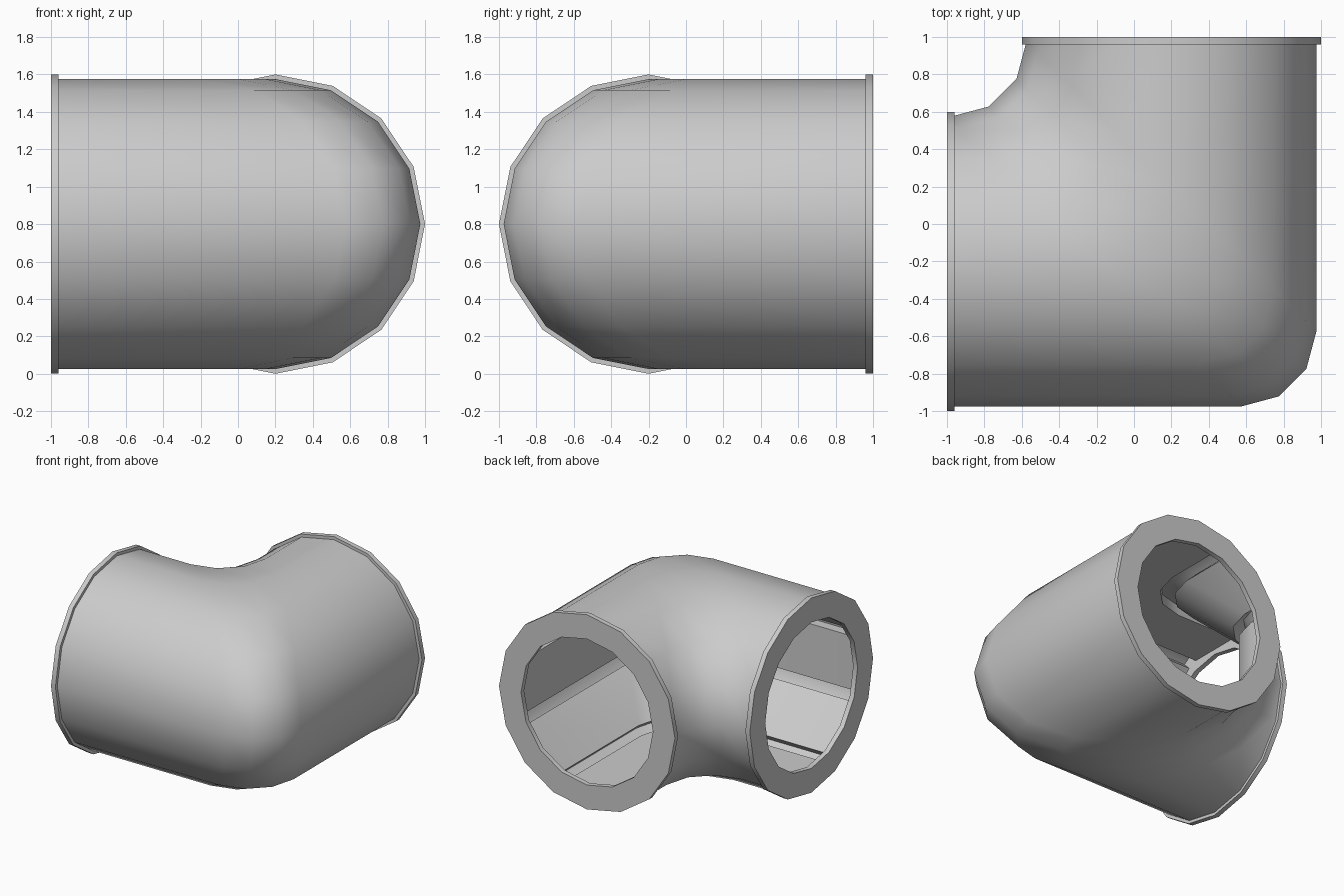
import bpy, bmesh
from math import sin, cos, pi, radians

if "Cube" in bpy.data.objects:
    bpy.data.objects.remove(bpy.data.objects["Cube"])

ZC, OFF = 0.8, 0.2          # pipe axis height and sideways offset
SIDES, BEND = 16, 0.4       # facets around, bend fillet radius


def finish(name, bm, angle):
    mesh = bpy.data.meshes.new(name)
    bm.to_mesh(mesh)
    bm.free()
    ob = bpy.data.objects.new(name, mesh)
    bpy.context.collection.objects.link(ob)
    bpy.ops.object.select_all(action='DESELECT')
    ob.select_set(True)
    bpy.context.view_layer.objects.active = ob
    bpy.ops.object.shade_smooth_by_angle(angle=radians(angle))
    return ob


def bridge(bm, rings, closed=False, flip=False):
    n = len(rings[0])
    count = len(rings) if closed else len(rings) - 1
    for i in range(count):
        a, b = rings[i], rings[(i + 1) % len(rings)]
        for j in range(n):
            k = (j + 1) % n
            quad = [a[j], a[k], b[k], b[j]]
            bm.faces.new(quad[::-1] if flip else quad)


# Each profile point follows two straights joined by the same three-step fillet
def elbow(name, profile, flip=False):
    bm = bmesh.new()
    rings = [[] for _ in range(6)]
    for d, z in profile:
        x, y = OFF - d, -OFF + d
        path = [(-0.98, y)]
        for s in range(4):
            a = radians(30 * s)
            path.append((x - BEND + BEND * sin(a), y + BEND - BEND * cos(a)))
        path.append((x, 0.98))
        for ring, (px, py) in zip(rings, path):
            ring.append(bm.verts.new((px, py, ZC + z)))
    bridge(bm, rings, flip=flip)
    return finish(name, bm, 40)


outer = [(0.775 * cos(2 * pi * i / SIDES), 0.775 * sin(2 * pi * i / SIDES))
         for i in range(SIDES)]
elbow("pipe_outer_wall", outer)

# Inner lining: eight raised panels separated by narrow grooves
inner = []
for k in range(8):
    a = k * pi / 4
    h = 0.765 * cos(radians(11.25)) / cos(radians(5.75))
    u, w = h * cos(radians(17)), h * sin(radians(17))
    r = 0.765
    local = [(u, -w), (u - 0.08, -w), (u - 0.08, w), (u, w),
             (r * cos(pi / 8), r * sin(pi / 8))]
    inner += [(p * cos(a) - q * sin(a), p * sin(a) + q * cos(a)) for p, q in local]
elbow("pipe_inner_lining", inner, flip=True)


# Flat end collars with a narrower mouth
def collar(name, place):
    bm = bmesh.new()
    rings = []
    for r, t in [(0.8, 0.96), (0.8, 1.0), (0.6, 1.0), (0.6, 0.96)]:
        rings.append([bm.verts.new(place(r * cos(2 * pi * i / SIDES),
                                         ZC + r * sin(2 * pi * i / SIDES), t))
                      for i in range(SIDES)])
    bridge(bm, rings, closed=True)
    bmesh.ops.recalc_face_normals(bm, faces=bm.faces[:])
    return finish(name, bm, 30)


collar("left_collar", lambda d, z, t: (-t, -OFF + d, z))
collar("back_collar", lambda d, z, t: (OFF + d, t, z))
